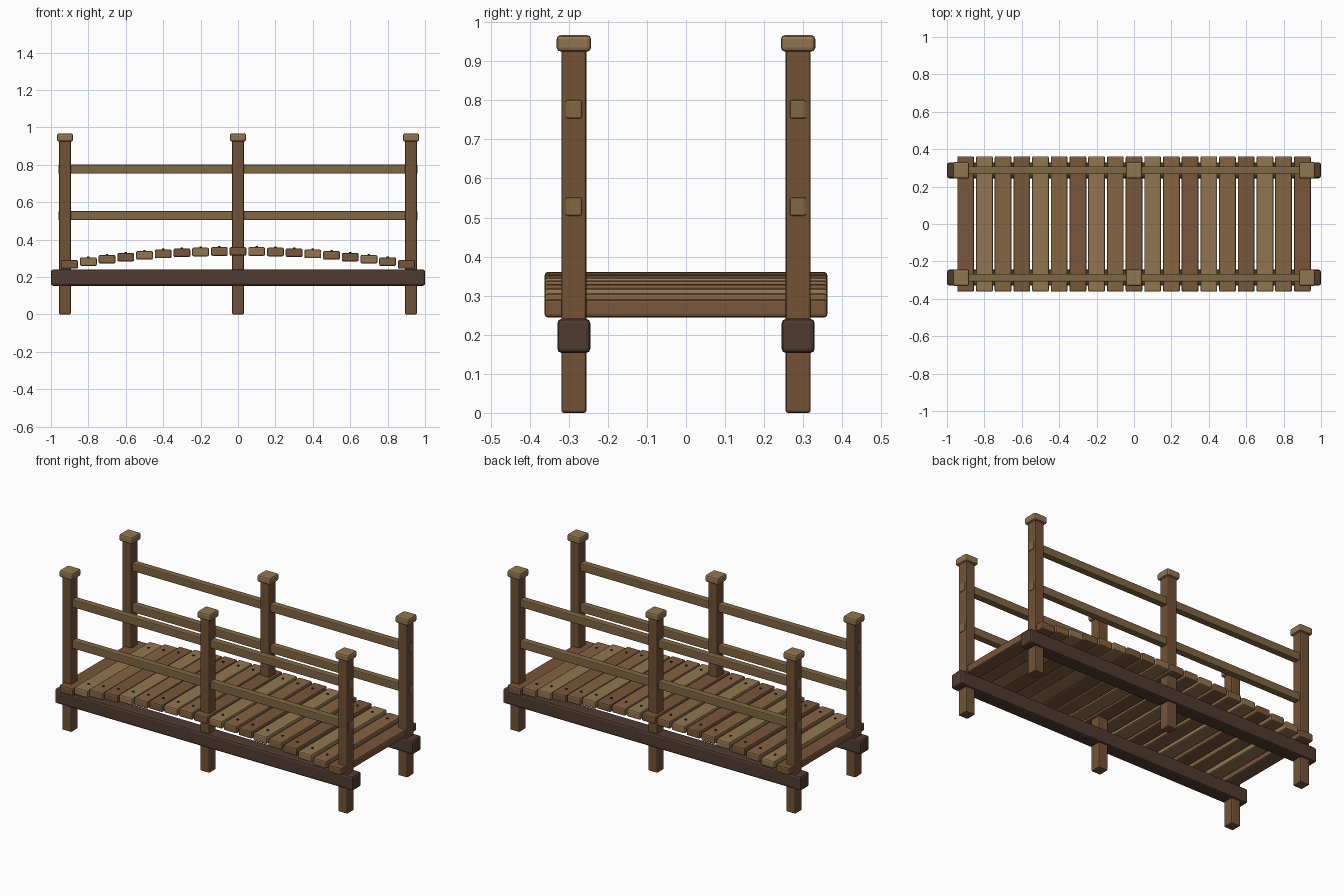
import bpy, bmesh

if "Cube" in bpy.data.objects:
    bpy.data.objects.remove(bpy.data.objects["Cube"])


def material(name, r, g, b):
    m = bpy.data.materials.new(name)
    m.diffuse_color = [((c / 255 + 0.055) / 1.055) ** 2.4 for c in (r, g, b)] + [1]
    m.use_nodes = True
    m.node_tree.nodes["Principled BSDF"].inputs["Base Color"].default_value = m.diffuse_color
    return m


DARK = material("dark_timber", 80, 59, 48)
POST = material("post_timber", 115, 82, 54)
RAIL = material("rail_timber", 128, 103, 66)
CAP = material("cap_timber", 146, 118, 80)
NAIL = material("nail_iron", 50, 45, 42)
PLANKS = [material("plank_brown", 120, 86, 58),
          material("plank_light", 146, 118, 80),
          material("plank_mid", 131, 99, 66)]


def finish(name, bm, mat):
    me = bpy.data.meshes.new(name)
    bm.to_mesh(me)
    bm.free()
    me.materials.append(mat)
    ob = bpy.data.objects.new(name, me)
    bpy.context.collection.objects.link(ob)
    return ob


def box(name, center, size, bevel, mat):
    bm = bmesh.new()
    bmesh.ops.create_cube(bm, size=1)
    bmesh.ops.scale(bm, vec=size, verts=bm.verts)
    bmesh.ops.translate(bm, vec=center, verts=bm.verts)
    bmesh.ops.bevel(bm, geom=bm.edges[:], offset=bevel, segments=2,
                    profile=0.5, affect='EDGES')
    return finish(name, bm, mat)


def nail(name, center):
    bm = bmesh.new()
    bmesh.ops.create_cone(bm, cap_ends=True, segments=8, radius1=0.008,
                          radius2=0.006, depth=0.01)
    bmesh.ops.translate(bm, vec=center, verts=bm.verts)
    return finish(name, bm, NAIL)


SIDE_Y = 0.287
for side, s in (("front", -1), ("back", 1)):
    y = s * SIDE_Y
    # long support beam
    box(f"{side}_beam", (0, y, 0.197), (2.0, 0.085, 0.088), 0.012, DARK)
    # posts with caps
    for place, x in (("left", -0.925), ("middle", 0), ("right", 0.925)):
        box(f"{side}_{place}_post", (x, y, 0.47), (0.062, 0.064, 0.94), 0.006, POST)
        box(f"{side}_{place}_cap", (x, y, 0.946), (0.088, 0.088, 0.042), 0.01, CAP)
    # handrails
    for level, z in (("lower", 0.528), ("upper", 0.777)):
        box(f"{side}_{level}_rail", (0, y, z), (1.92, 0.042, 0.048), 0.005, RAIL)

# arched deck of level planks, nailed over each beam
for i in range(19):
    x = -0.9 + 0.1 * i
    z = 0.2675 + 0.07 * (1 - (x / 0.9) ** 2)
    box(f"plank_{i + 1}", (x, 0, z), (0.09, 0.724, 0.046), 0.008, PLANKS[i % 3])
    for side, s in (("front", -1), ("back", 1)):
        nail(f"{side}_nail_{i + 1}", (x, s * SIDE_Y, z + 0.023))
